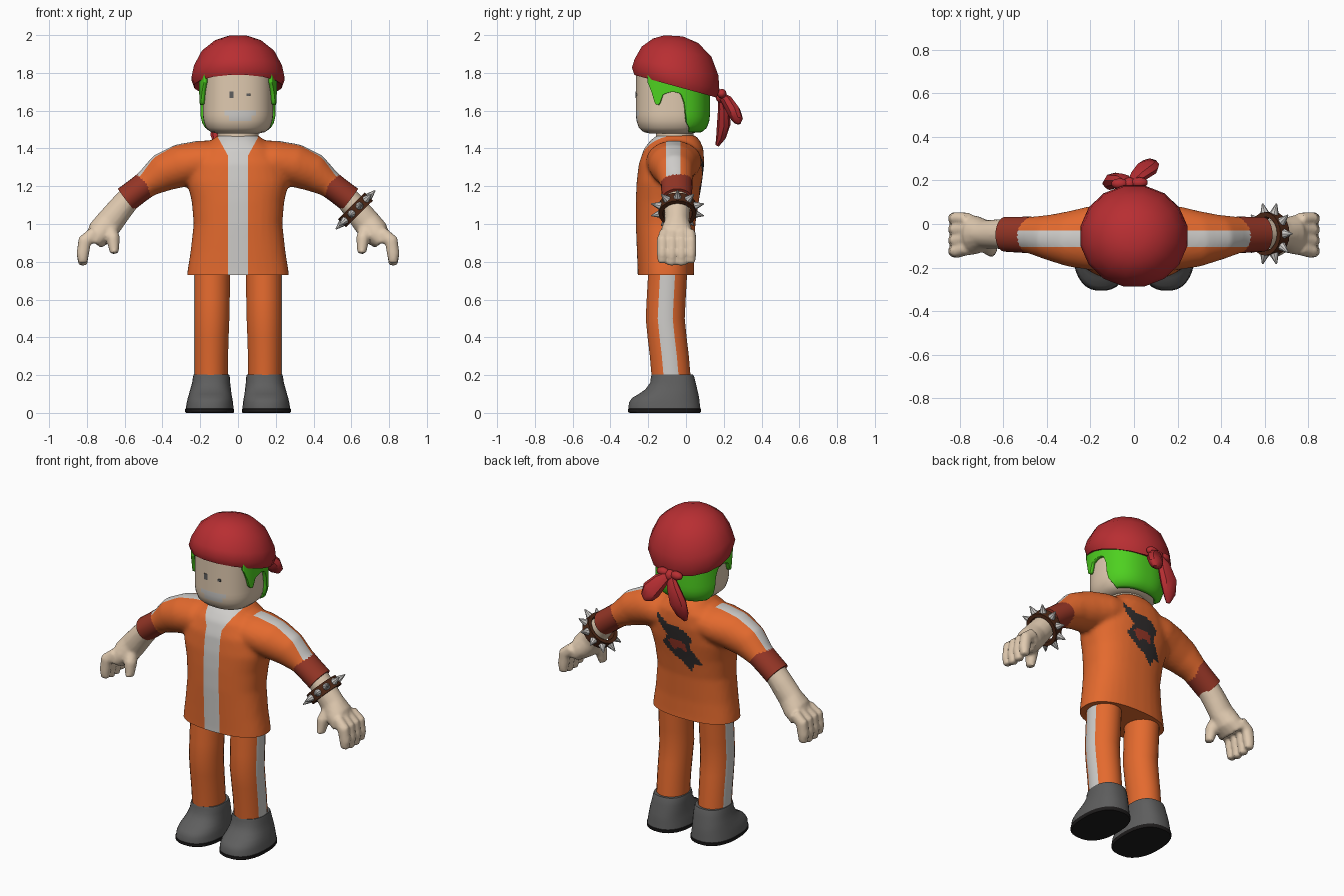
import bpy, bmesh, math
from mathutils import Vector, Matrix

if "Cube" in bpy.data.objects:
    bpy.data.objects.remove(bpy.data.objects["Cube"])


def material(name, *rgb):
    lin = [((c / 255 + 0.055) / 1.055) ** 2.4 for c in rgb] + [1]
    m = bpy.data.materials.new(name)
    m.use_nodes = True
    m.diffuse_color = lin
    m.node_tree.nodes["Principled BSDF"].inputs["Base Color"].default_value = lin
    return m


ORANGE = material("orange cloth", 228, 106, 46)
SKIN = material("skin", 224, 202, 176)
PALE = material("pale grey", 207, 205, 202)
RED = material("red cloth", 184, 46, 50)
RUST = material("rust red", 150, 54, 38)
GREEN = material("green hair", 78, 208, 32)
GREY = material("boot grey", 94, 94, 94)
BLACK = material("sole black", 30, 28, 28)
BROWN = material("brown leather", 78, 40, 22)
CHARCOAL = material("charcoal print", 48, 44, 44)


def interp(table, t):
    for (a, u), (b, v) in zip(table, table[1:]):
        if t <= b:
            return u + (v - u) * max(0, (t - a) / (b - a))
    return table[-1][1]


def ring(cx, cy, z, rx, ry, n=32, p=2.0):
    pts = []
    for i in range(n):
        a = (i + 0.5) * math.tau / n
        c, s = math.cos(a), math.sin(a)
        pts.append(Vector((cx + rx * math.copysign(abs(c) ** (2 / p), c),
                           cy + ry * math.copysign(abs(s) ** (2 / p), s), z)))
    return pts


def loft(bm, rings, caps=True, loop=False):
    rows = [[bm.verts.new(p) for p in r] for r in rings]
    n = len(rows[0])
    pairs = list(zip(rows, rows[1:])) + ([(rows[-1], rows[0])] if loop else [])
    for a, b in pairs:
        for i in range(n):
            j = (i + 1) % n
            bm.faces.new((a[i], a[j], b[j], b[i]))
    if caps and not loop:
        bm.faces.new(rows[0])
        bm.faces.new(rows[-1])


def tube(bm, path, n=16):
    """path: (x, y, z, radius across, radius in depth)"""
    pts = [Vector(p[:3]) for p in path]
    rings = []
    for i, p in enumerate(path):
        t = (pts[min(i + 1, len(pts) - 1)] - pts[max(i - 1, 0)]).normalized()
        v = Vector((0, 1, 0))
        v = (v - t * v.dot(t)).normalized()
        u = v.cross(t)
        rings.append([pts[i] + u * math.cos(k * math.tau / n) * p[3]
                      + v * math.sin(k * math.tau / n) * p[4] for k in range(n)])
    loft(bm, rings)


def finish(bm, name, mats, rule=None, angle=40):
    bmesh.ops.recalc_face_normals(bm, faces=bm.faces)
    me = bpy.data.meshes.new(name)
    bm.to_mesh(me)
    bm.free()
    for m in mats:
        me.materials.append(m)
    ob = bpy.data.objects.new(name, me)
    bpy.context.collection.objects.link(ob)
    if rule:
        for f in me.polygons:
            f.material_index = rule(f.center, f.normal)
    bpy.ops.object.select_all(action='DESELECT')
    bpy.context.view_layer.objects.active = ob
    ob.select_set(True)
    bpy.ops.object.shade_smooth_by_angle(angle=math.radians(angle))
    return ob


def fuse(bm, voxel, rounds):
    """Blend overlapping volumes into one skin and return it as a bmesh."""
    ob = finish(bm, "blend", [])
    mod = ob.modifiers.new("skin", 'REMESH')
    mod.mode, mod.voxel_size = 'VOXEL', voxel
    mod = ob.modifiers.new("soften", 'SMOOTH')
    mod.factor, mod.iterations = 0.5, rounds
    me = bpy.data.meshes.new_from_object(ob.evaluated_get(bpy.context.evaluated_depsgraph_get()))
    out = bmesh.new()
    out.from_mesh(me)
    bpy.data.objects.remove(ob)
    return out


def inside(poly, x, z):
    hit = False
    for (a, b), (c, d) in zip(poly, poly[1:] + poly[:1]):
        if (b > z) != (d > z) and x < a + (c - a) * (z - b) / (d - b):
            hit = not hit
    return hit


# Jacket: body and sleeves blended together, then cut along the stripe edges
bm = bmesh.new()
body = [(0.68, .275, -.256, .047), (0.75, .268, -.256, .043), (0.85, .252, -.26, .042),
        (1.0, .235, -.266, .05), (1.12, .245, -.266, .068), (1.22, .27, -.262, .085),
        (1.32, .26, -.25, .097), (1.4, .2, -.222, .092), (1.44, .14, -.19, .075), (1.47, .11, -.155, .05)]
loft(bm, [ring(0, (f + b) / 2, z, hx, (b - f) / 2, 32, 2.4) for z, hx, f, b in body])
for s in (1, -1):
    tube(bm, [(s * x, y, z, r, d) for x, y, z, r, d in (
        (.04, -.06, 1.345, .1, .14), (.2, -.065, 1.33, .112, .148), (.3, -.068, 1.31, .115, .128),
        (.4, -.06, 1.272, .103, .102), (.48, -.05, 1.215, .074, .084), (.54, -.048, 1.17, .068, .08))], 24)
bm = fuse(bm, 0.0125, 8)


def cut(co, no, clear=False):
    bmesh.ops.bisect_plane(bm, geom=bm.verts[:] + bm.edges[:] + bm.faces[:],
                           plane_co=co, plane_no=no, clear_inner=clear)


cut((0, 0, .73), (0, 0, 1), True)
bmesh.ops.holes_fill(bm, edges=[e for e in bm.edges if e.is_boundary], sides=0)
for s in (1, -1):
    cut((s * .052, 0, 0), (1, 0, 0))
    cut((s * .052, 0, 1.36), (s, 0, -.55))
    cut((s * .18, 0, 0), (1, 0, 0))
for y in (-.105, -.03):
    cut((0, y, 0), (0, 1, 0))

PRINT = [(.15, 1.37), (.06, 1.32), (-.04, 1.31), (-.095, 1.26), (-.075, 1.2), (-.145, 1.1), (-.095, 1.09),
         (-.08, 1.045), (-.02, 1.1), (.03, 1.12), (.06, 1.15), (.11, 1.19), (.07, 1.245), (.13, 1.31)]
PATCH = [(.07, 1.22), (.02, 1.235), (-.05, 1.22), (-.06, 1.16), (-.02, 1.19), (.03, 1.16)]


def jacket_paint(c, n):
    if c.y < -.1 and n.y < -.1 and abs(c.x) < .052 + max(0, c.z - 1.36) * .55:
        return 1
    if n.z > .25 and c.z > 1.25 and abs(c.x) > .18 and -.105 < c.y < -.03:
        return 1
    if n.y > .2 and inside(PRINT, c.x, c.z):
        return 3 if inside(PATCH, c.x, c.z) else 2
    return 0


finish(bm, "jacket", [ORANGE, PALE, CHARCOAL, RUST], jacket_paint)

for s, side in ((1, "left"), (-1, "right")):
    # Sleeve cuff
    bm = bmesh.new()
    tube(bm, [(s * .475, -.05, 1.219, .072, .084), (s * .53, -.049, 1.178, .07, .082),
              (s * .593, -.047, 1.13, .071, .08)], 24)
    finish(bm, side + "_cuff", [RUST])

    # Forearm, palm, fingers and thumb
    bm = bmesh.new()
    tube(bm, [(s * x, y, z, r, d) for x, y, z, r, d in (
        (.56, -.047, 1.155, .062, .07), (.62, -.047, 1.085, .068, .068), (.68, -.048, 1.01, .074, .066),
        (.725, -.05, .955, .075, .088), (.765, -.05, .905, .05, .095))])
    for k in range(4):
        y = -.125 + k * .05
        drop = .012 * abs(k - 1.5)
        tube(bm, [(s * .76, y * .9, .95, .038, .03), (s * .812, y, .91, .038, .031),
                  (s * .822, y, .84, .034, .03), (s * .822, y, .775 + drop, .024, .024)], 10)
    tube(bm, [(s * .685, -.07, .98, .045, .045), (s * .66, -.11, .92, .036, .04),
              (s * .655, -.125, .845, .024, .028)], 10)
    finish(fuse(bm, 0.01, 3), side + "_hand", [SKIN])

    # Trouser leg with an outer stripe
    bm = bmesh.new()
    loft(bm, [ring(s * x, y, z, rx, .104, 24) for z, x, y, rx in (
        (.17, .143, -.077, .09), (.3, .143, -.088, .091), (.4, .142, -.1, .093), (.5, .14, -.11, .095),
        (.6, .139, -.105, .096), (.76, .138, -.096, .097))])
    finish(bm, side + "_leg", [ORANGE, PALE], lambda c, n: int(n.x * s > .92))

    # Boot with a dark sole
    bm = bmesh.new()
    loft(bm, [ring(s * x, (f + b) / 2, z, rx, (b - f) / 2, 32, 2.4) for z, x, rx, f, b in (
        (0, .15, .126, -.3, .075), (.006, .15, .13, -.307, .08), (.02, .15, .13, -.307, .08),
        (.022, .15, .127, -.305, .077), (.055, .149, .123, -.303, .073), (.08, .148, .118, -.285, .07),
        (.1, .147, .113, -.25, .066), (.125, .145, .108, -.215, .06), (.16, .142, .101, -.19, .052),
        (.19, .141, .098, -.186, .044), (.203, .141, .094, -.182, .038))])
    finish(bm, side + "_boot", [GREY, BLACK], lambda c, n: int(c.z < .021))

# Neck and head
bm = bmesh.new()
loft(bm, [ring(0, -.06, z, .108, .1) for z in (1.4, 1.5)])
finish(bm, "neck", [SKIN])

HEAD = [(1.48, .115), (1.487, .145), (1.51, .17), (1.545, .182), (1.575, .186), (1.6, .186), (1.85, .186)]
bm = bmesh.new()
loft(bm, [ring(0, -.08, z, r, r, 48, 2.4) for z, r in HEAD])


def mouth(c, n):
    lower, upper = 1.545 < c.z < 1.575, 1.575 < c.z < 1.6
    return int(n.y < -.5 and ((lower and abs(c.x - .01) < .05) or (upper and abs(c.x - .01) < .075)))


finish(bm, "head", [SKIN, PALE], mouth)

# Eyes as thin plates
for name, x, w, h in (("right_eye", -.034, .022, .036), ("left_eye", .056, .02, .014)):
    bm = bmesh.new()
    bmesh.ops.create_cube(bm, size=1, matrix=Matrix.Translation((x, -.264, 1.684)) @ Matrix.Diagonal((w, .008, h, 1)))
    finish(bm, name, [GREY])

# Hair shell with a jagged lower edge
EDGE = [(-.19, 1.75), (-.165, 1.69), (-.15, 1.635), (-.128, 1.63), (-.11, 1.685), (-.075, 1.7),
        (-.04, 1.69), (-.022, 1.64), (-.012, 1.54), (.03, 1.485)]
bm = bmesh.new()
columns = []
for i in range(121):
    a = math.radians(-33 + 246 * i / 120)
    c, s = math.cos(a), math.sin(a)
    col = []
    low = interp(EDGE, -.08 + .206 * s)
    for k in range(13):
        z = low + (1.8 - low) * (k / 12) ** 1.5
        r = interp(HEAD, z) + .021
        col.append(bm.verts.new((r * math.copysign(abs(c) ** .83, c), -.08 + r * math.copysign(abs(s) ** .83, s), z)))
    columns.append(col)
for a, b in zip(columns, columns[1:]):
    for k in range(12):
        bm.faces.new((a[k], b[k], b[k + 1], a[k + 1]))
hair = finish(bm, "hair", [GREEN])
shell = hair.modifiers.new("thickness", 'SOLIDIFY')
shell.thickness = .02

# Tilted head scarf, low-poly dome
bm = bmesh.new()
rings = []
for rx, ry, cy, zf, zb in ((.19, .18, -.055, 1.8, 1.69), (.235, .222, -.055, 1.79, 1.668), (.25, .236, -.055, 1.83, 1.71),
                           (.238, .226, -.05, 1.875, 1.785), (.195, .188, -.05, 1.94, 1.885),
                           (.125, .122, -.055, 1.982, 1.958), (.05, .05, -.065, 1.999, 1.993)):
    r = ring(0, cy, 0, rx, ry, 16)
    for p in r:
        p.z = zf + (zb - zf) * (p.y - cy + ry) / (2 * ry)
    rings.append(r)
loft(bm, rings)
finish(bm, "head_scarf", [RED], angle=50)

# Scarf knot, loops and tails
bm = bmesh.new()
for x, y, z, sx, sy, sz in ((-.02, .185, 1.675, .032, .03, .035), (.025, .19, 1.69, .04, .025, .026),
                            (-.065, .185, 1.685, .04, .025, .026)):
    bmesh.ops.create_icosphere(bm, subdivisions=2, radius=1,
                               matrix=Matrix.Translation((x, y, z)) @ Matrix.Diagonal((sx, sy, sz, 1)))
tube(bm, [(-.015, .185, 1.68, .02, .016), (.02, .22, 1.645, .045, .03), (.06, .255, 1.59, .058, .036),
          (.075, .275, 1.55, .042, .028), (.08, .28, 1.53, .012, .01)], 8)
tube(bm, [(-.025, .185, 1.68, .02, .016), (-.05, .2, 1.62, .04, .03), (-.085, .2, 1.53, .056, .036),
          (-.105, .185, 1.46, .042, .026), (-.112, .165, 1.415, .012, .01)], 8)
finish(bm, "scarf_knot", [RED])

# Studded bracelet on the left forearm
center = Vector((.622, -.045, 1.075))
axis = Vector((.7, 0, -.71)).normalized()
u, v = Vector((0, 1, 0)).cross(axis), Vector((0, 1, 0))


def around(a, r, h):
    return center + axis * h + (u * math.cos(a) + v * math.sin(a)) * r


bm = bmesh.new()
loft(bm, [[around(k * math.tau / 20, r, h) for k in range(20)]
          for r, h in ((.1, -.03), (.1, .03), (.078, .03), (.078, -.03))], loop=True)
finish(bm, "bracelet", [BROWN])
bm = bmesh.new()
for k in range(10):
    a = k * math.tau / 10
    d = around(a, 1, 0) - center
    bmesh.ops.create_cone(bm, cap_ends=True, segments=8, radius1=.023, radius2=.003, depth=.052,
                          matrix=Matrix.Translation(around(a, .12, 0)) @ d.to_track_quat('Z', 'Y').to_matrix().to_4x4())
finish(bm, "bracelet_spikes", [PALE])
